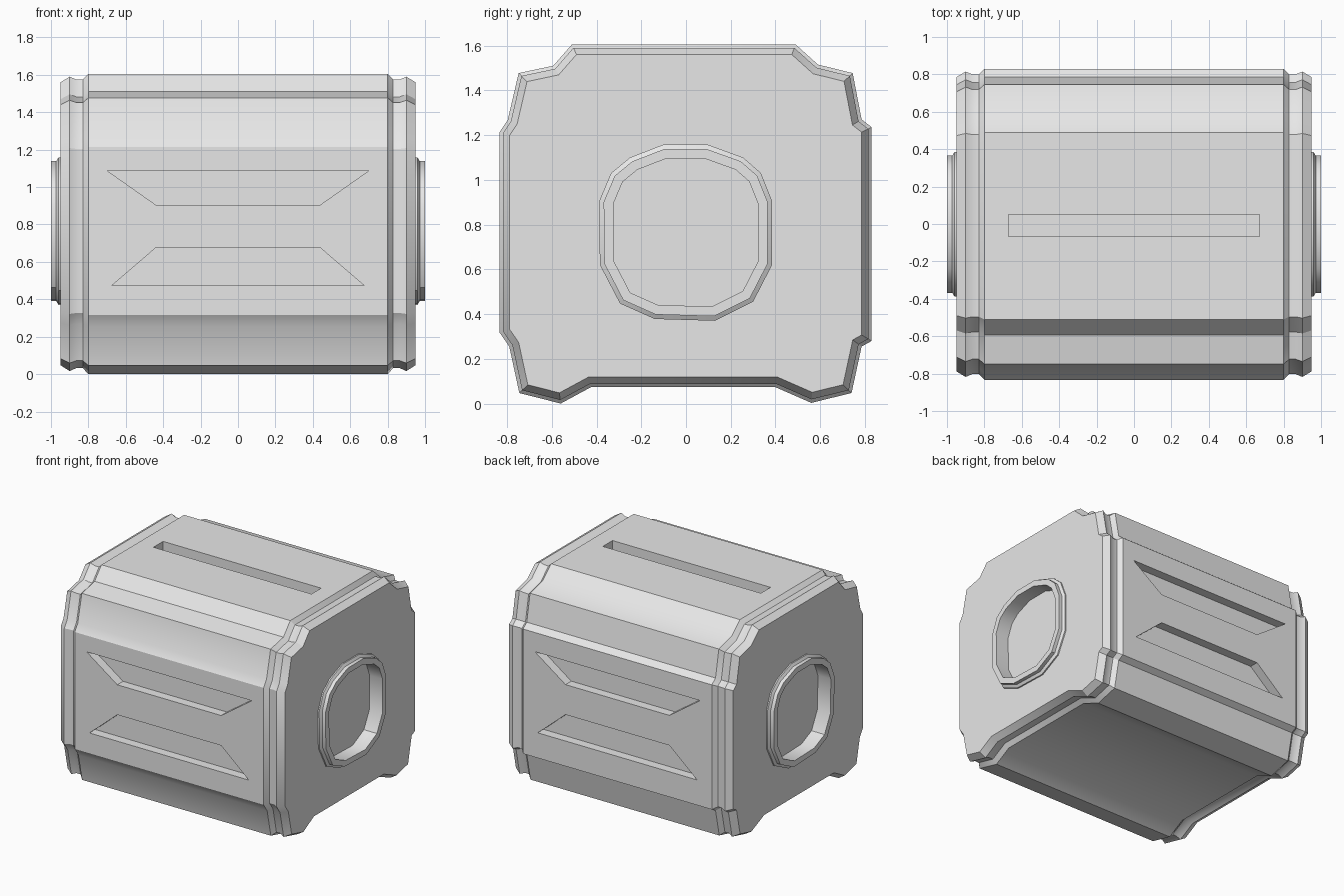
import bpy, bmesh, math
from mathutils import Vector

if "Cube" in bpy.data.objects:
    bpy.data.objects.remove(bpy.data.objects["Cube"], do_unlink=True)

grey = bpy.data.materials.new("plain_grey")
grey.use_nodes = True
grey.diffuse_color = (0.8, 0.8, 0.8, 1)
grey.node_tree.nodes["Principled BSDF"].inputs["Base Color"].default_value = (0.8, 0.8, 0.8, 1)


def inset(outline, amount):
    """Move a clockwise closed outline inwards with mitred corners."""
    points = [Vector(p) for p in outline]
    result = []
    for i, p in enumerate(points):
        before = (p - points[i - 1]).normalized()
        after = (points[(i + 1) % len(points)] - p).normalized()
        n1 = Vector((before.y, -before.x))
        n2 = Vector((after.y, -after.x))
        result.append(p + (n1 + n2) * amount / (1 + n1.dot(n2)))
    return result


def section(outline, x, amount=0.0):
    return [(x, p.x, p.y) for p in inset(outline, amount)]


def loft(name, rings, closed=False):
    """Skin a run of rings; cap the ends, or join last to first."""
    bm = bmesh.new()
    loops = [[bm.verts.new(p) for p in ring] for ring in rings]
    pairs = list(zip(loops, loops[1:]))
    if closed:
        pairs.append((loops[-1], loops[0]))
    else:
        bm.faces.new(loops[0])
        bm.faces.new(loops[-1])
    for a, b in pairs:
        for i in range(len(a)):
            j = (i + 1) % len(a)
            bm.faces.new((a[i], a[j], b[j], b[i]))
    bmesh.ops.recalc_face_normals(bm, faces=bm.faces)
    mesh = bpy.data.meshes.new(name)
    bm.to_mesh(mesh)
    bm.free()
    mesh.materials.append(grey)
    obj = bpy.data.objects.new(name, mesh)
    bpy.context.collection.objects.link(obj)
    return obj


def select(obj):
    bpy.ops.object.select_all(action='DESELECT')
    obj.select_set(True)
    bpy.context.view_layer.objects.active = obj


def cut(target, cutter):
    cutter.hide_render = True
    mod = target.modifiers.new("cut", 'BOOLEAN')
    mod.operation = 'DIFFERENCE'
    mod.solver = 'EXACT'
    mod.object = cutter
    select(target)
    bpy.ops.object.modifier_apply(modifier=mod.name)
    bpy.data.objects.remove(cutter, do_unlink=True)


# Cross-section of the crate, with notched corners (y, z), clockwise
hull = [(-.51, 1.605), (.49, 1.605), (.59, 1.515), (.745, 1.477), (.785, 1.27),
        (.83, 1.235), (.83, .28), (.785, .255), (.74, .047), (.56, .003),
        (.4, .073), (-.425, .073), (-.56, 0), (-.745, .047), (-.79, .255),
        (-.833, .317), (-.833, 1.213), (-.797, 1.267), (-.748, 1.477), (-.593, 1.51)]

# Body with a groove and a bevelled rim at each end (x, inset)
steps = [(.8, 0), (.83, .03), (.865, .03), (.9, .015), (.95, .045)]
rings = [section(hull, -x, d) for x, d in reversed(steps)]
rings += [section(hull, x, d) for x, d in steps]
body = loft("crate_body", rings)

# Rounded port outline (y, z), clockwise
port = [(-.1, 1.158), (.095, 1.158), (.255, 1.1), (.335, 1.03), (.385, .905),
        (.385, .62), (.3, .455), (.13, .37), (-.14, .378), (-.295, .447),
        (-.385, .62), (-.388, .905), (-.335, 1.03), (-.25, 1.1)]

# Raised collar and recess on each end
for side, label in ((1, "left"), (-1, "right")):
    cut(body, loft("port_cutter", [section(port, side * x, .063) for x in (.89, 1.1)]))
    lip = [(.94, 0), (.96, 0), (.972, .02), (1, .02), (1, .063), (.94, .063)]
    collar = loft(label + "_port_collar", [section(port, side * x, d) for x, d in lip], True)
    select(collar)
    bpy.ops.object.shade_smooth_by_angle(angle=math.radians(30))

# Tapered recesses on front and back (half width, z)
depth = 0.07
tapers = [[(.7, 1.088), (.44, .905)], [(.44, .675), (.675, .473)]]
for y in (-.833, .83):
    side = math.copysign(1, y)
    for (top_w, top), (low_w, low) in tapers:
        shape = [(-top_w, top), (top_w, top), (low_w, low), (-low_w, low)]
        cut(body, loft("taper_cutter", [[(x, yy, z) for x, z in shape]
                                        for yy in (y - side * depth, y + side * .1)]))

# Long slot in the top
shape = [(-.67, -.067), (.67, -.067), (.67, .05), (-.67, .05)]
cut(body, loft("slot_cutter", [[(x, y, z) for x, y in shape] for z in (1.605 - depth, 1.7)]))

select(body)
bpy.ops.object.shade_smooth_by_angle(angle=math.radians(30))
